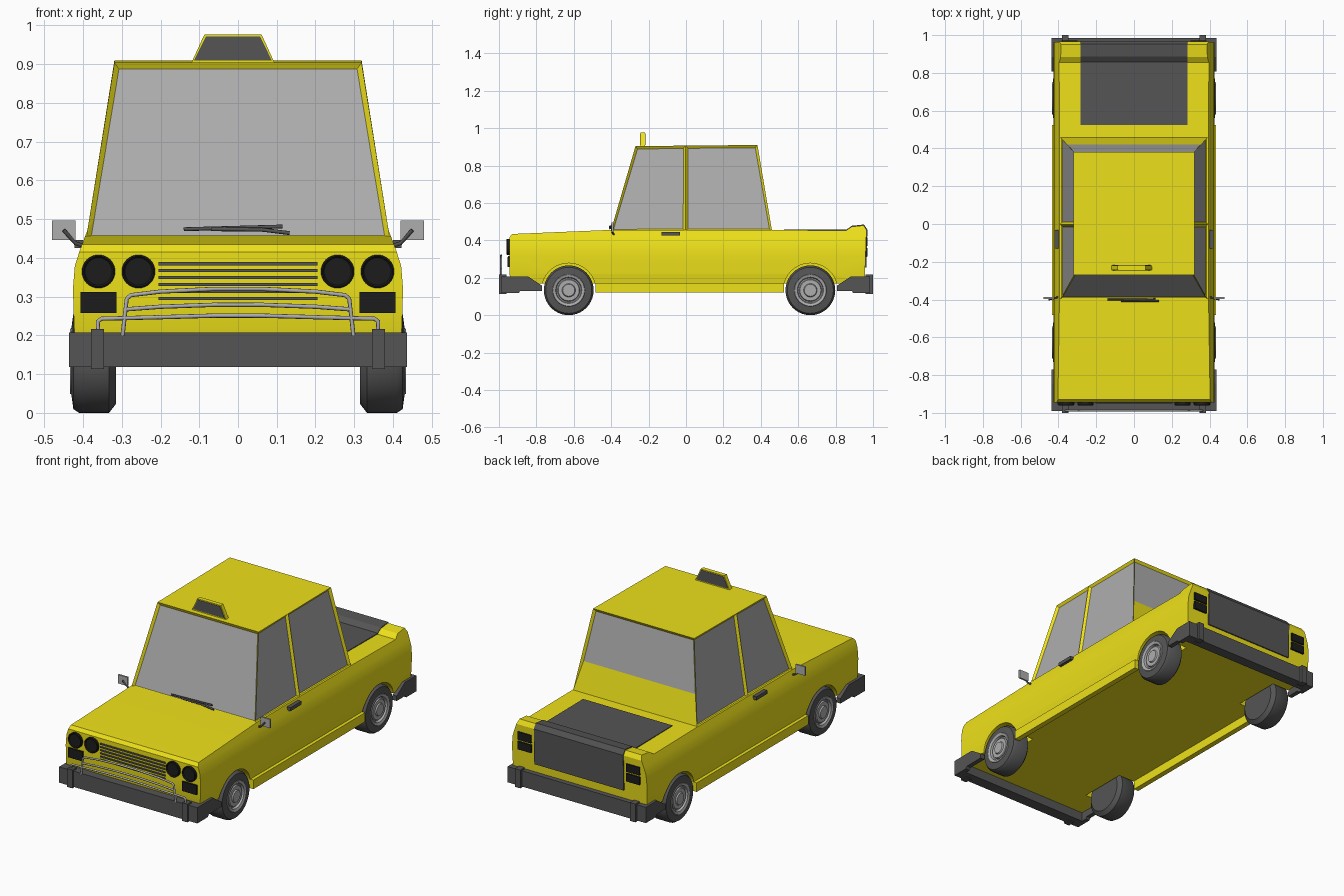
import bpy, bmesh, math
from mathutils import Vector

if "Cube" in bpy.data.objects:
    bpy.data.objects.remove(bpy.data.objects["Cube"])


def material(name, r, g, b):
    m = bpy.data.materials.new(name)
    m.diffuse_color = (r, g, b, 1)
    m.use_nodes = True
    m.node_tree.nodes["Principled BSDF"].inputs["Base Color"].default_value = m.diffuse_color
    return m


YELLOW = material("yellow_paint", 0.85, 0.75, 0.01)
DARK = material("dark_grey", 0.09, 0.09, 0.09)
BLACK = material("black", 0.012, 0.012, 0.012)
LIGHT = material("light_grey", 0.42, 0.42, 0.42)


def finish(name, bm, mat, mirror=False, smooth=None):
    bmesh.ops.recalc_face_normals(bm, faces=bm.faces)
    me = bpy.data.meshes.new(name)
    bm.to_mesh(me)
    bm.free()
    ob = bpy.data.objects.new(name, me)
    bpy.context.collection.objects.link(ob)
    me.materials.append(mat)
    if smooth:
        me.shade_smooth()
        me.set_sharp_from_angle(angle=math.radians(smooth))
    if mirror:
        ob.modifiers.new("mirror", 'MIRROR')
    return ob


def extrude_bm(pts, shift):
    bm = bmesh.new()
    f = bm.faces.new([bm.verts.new(p) for p in pts])
    ext = bmesh.ops.extrude_face_region(bm, geom=[f], use_keep_orig=True)
    bmesh.ops.translate(bm, vec=shift, verts=[v for v in ext["geom"] if isinstance(v, bmesh.types.BMVert)])
    return bm


def prism_x(name, yz, x0, x1, mat, mirror=False):
    return finish(name, extrude_bm([(x0, y, z) for y, z in yz], (x1 - x0, 0, 0)), mat, mirror)


def prism_y(name, xz, y0, y1, mat):
    return finish(name, extrude_bm([(x, y0, z) for x, z in xz], (0, y1 - y0, 0)), mat)


def box(name, lo, hi, mat, mirror=False):
    yz = [(lo[1], lo[2]), (hi[1], lo[2]), (hi[1], hi[2]), (lo[1], hi[2])]
    return prism_x(name, yz, lo[0], hi[0], mat, mirror)


def lathe(name, profile, centre, axis, mat, steps=40, mirror=True):
    """Spin (radius, position along axis) pairs about the x or y axis."""
    bm = bmesh.new()
    pts = [(a, r, 0) if axis == 'x' else (r, a, 0) for r, a in profile]
    vs = [bm.verts.new(p) for p in pts]
    es = [bm.edges.new(e) for e in zip(vs, vs[1:])]
    bmesh.ops.spin(bm, geom=vs + es, cent=(0, 0, 0), axis=(1, 0, 0) if axis == 'x' else (0, 1, 0),
                   angle=2 * math.pi, steps=steps, use_duplicate=False)
    bmesh.ops.remove_doubles(bm, verts=bm.verts, dist=1e-4)
    bmesh.ops.translate(bm, vec=centre, verts=bm.verts)
    return finish(name, bm, mat, mirror, 35)


def tube(name, pts, radius, mat, mirror=False):
    cu = bpy.data.curves.new(name, 'CURVE')
    cu.dimensions = '3D'
    cu.bevel_depth, cu.bevel_resolution, cu.use_fill_caps = radius, 2, True
    sp = cu.splines.new('POLY')
    sp.points.add(len(pts) - 1)
    for p, c in zip(sp.points, pts):
        p.co = (*c, 1)
    ob = bpy.data.objects.new(name, cu)
    bpy.context.collection.objects.link(ob)
    cu.materials.append(mat)
    if mirror:
        ob.modifiers.new("mirror", 'MIRROR')


AXLES = {"front": -0.627, "rear": 0.665}
HUB_Z = 0.133

# Lower body: side profile extruded, sliced and curved in width by height
profile = [(-.93, .17), (-.945, .22), (-.945, .415), (-.93, .434), (-.4, .456), (.46, .456), (.855, .452),
           (.885, .473), (.95, .48), (.965, .455), (.955, .17)]
widths = [(.17, .416), (.22, .423), (.32, .426), (.38, .421), (.42, .408), (.49, .382)]
bm = extrude_bm([(-1, y, z) for y, z in profile], (2, 0, 0))
for z, _ in widths[1:-1]:
    bmesh.ops.bisect_plane(bm, geom=bm.verts[:] + bm.edges[:] + bm.faces[:], dist=1e-5,
                           plane_co=(0, 0, z), plane_no=(0, 0, 1))
for v in bm.verts:
    for (z0, w0), (z1, w1) in zip(widths, widths[1:]):
        if z0 - 1e-4 <= v.co.z <= z1 + 1e-4:
            v.co.x = math.copysign(w0 + (w1 - w0) * (v.co.z - z0) / (z1 - z0), v.co.x)
            break
body = finish("body", bm, YELLOW)

# Wheel arches cut out of the body
cutters = []
for y in AXLES.values():
    for s in (-1, 1):
        bpy.ops.mesh.primitive_cylinder_add(vertices=40, radius=.145, depth=.3,
                                            location=(s * .455, y, HUB_Z), rotation=(0, math.pi / 2, 0))
        cut = bpy.context.object
        cut.name, cut.hide_render = "arch_cutter", True
        mod = body.modifiers.new("arch", 'BOOLEAN')
        mod.operation, mod.solver, mod.object = 'DIFFERENCE', 'EXACT', cut
        cutters.append(cut)
dg = bpy.context.evaluated_depsgraph_get()
shell = bpy.data.meshes.new_from_object(body.evaluated_get(dg))
body.modifiers.clear()
body.data = shell
shell.shade_smooth()
shell.set_sharp_from_angle(angle=math.radians(25))
for c in cutters:
    bpy.data.objects.remove(c)

# Sills along the lower sides
box("sill", (.405, -.483, .12), (.435, .525, .172), YELLOW, True)

# Cabin frame with recessed window openings
bm = bmesh.new()
ring = lambda w, y0, y1, z0, z1: [bm.verts.new(p) for p in
                                  ((-w, y0, z0), (w, y0, z0), (w, y1, z1), (-w, y1, z1))]
low, top = ring(.392, -.402, .46, .45, .45), ring(.319, -.27, .382, .904, .91)
bm.faces.new(low)
bm.faces.new(top)
for i in range(4):
    j = (i + 1) % 4
    bm.faces.new((low[i], low[j], top[j], top[i]))
bmesh.ops.bisect_plane(bm, geom=bm.verts[:] + bm.edges[:] + bm.faces[:],
                       plane_co=(0, -.002, 0), plane_no=(0, 1, 0))
bmesh.ops.recalc_face_normals(bm, faces=bm.faces)
panes = [f for f in bm.faces if abs(f.normal.z) < .7]
bmesh.ops.inset_individual(bm, faces=panes, thickness=.018, depth=-.012)
glass = []
for f in panes:
    if f.normal.y > .7:  # rear window stops well above the boot
        vs = sorted(f.verts, key=lambda v: v.co.z)
        for v in vs[:2]:
            up = next(t for t in vs[2:] if t.co.x * v.co.x > 0)
            v.co = v.co.lerp(up.co, .36)
    name = "windscreen" if f.normal.y < -.7 else "rear_window" if f.normal.y > .7 else "side_window"
    glass.append((name, [v.co.copy() for v in f.verts]))
bmesh.ops.delete(bm, geom=panes, context='FACES_ONLY')
finish("cabin_frame", bm, YELLOW)
for name, pts in glass:
    g = bmesh.new()
    centre = sum(pts, Vector()) / 4
    g.faces.new([g.verts.new(p) for p in pts])
    ob = finish(name, g, LIGHT)
    if ob.data.polygons[0].normal.dot(centre - Vector((0, centre.y * .5, .68))) < 0:
        ob.data.flip_normals()

# Wheels
tyre = [(0, .315), (.11, .315), (.133, .333), (.133, .41), (.123, .425), (.086, .43), (.08, .405), (0, .405)]
rim = [(.088, .426), (.084, .433), (.07, .428), (.066, .415), (.06, .415), (.056, .425), (.036, .425),
       (.032, .432), (0, .432)]
for end, y in AXLES.items():
    lathe(end + "_tyre", tyre, (0, y, HUB_Z), 'x', DARK)
    lathe(end + "_rim", rim, (0, y, HUB_Z), 'x', LIGHT)

# Bumpers wrapping round the corners, with overriders
for end, s, outer, tip in (("front", -1, .99, .77), ("rear", 1, .985, .808)):
    ys = sorted((s * .925, s * outer))
    box(end + "_bumper", (-.436, ys[0], .118), (.436, ys[1], .208), DARK)
    side = [(s * .93, .118), (s * .895, .118), (s * .885, .13), (s * tip, .13), (s * tip, .158),
            (s * (tip + .075), .208), (s * .93, .208)]
    prism_x(end + "_bumper_side", side, .41, .436, DARK, True)
    ys = sorted((s * .96, s * 1.0))
    box(end + "_overrider", (.346, ys[0], .113), (.38, ys[1], .217), DARK, True)

# Bull bar tubes
def bar(name, half, r=.0055):
    tube(name, [(-x, -.988, z) for x, z in half] + [(x, -.988, z) for x, z in reversed(half)], r, LIGHT)

bar("bull_bar_lower", [(.36, .2), (.362, .236), (.352, .243), (.2, .247), (.06, .251)])
bar("bull_bar_middle", [(.292, .267), (.2, .274), (.06, .279)])
bar("bull_bar_upper", [(.298, .2), (.287, .295), (.276, .304), (.2, .313), (.06, .32)])

# Front lamps, indicators and grille bars
for x in (.36, .257):
    lathe("headlight", [(0, -.954), (.035, -.954), (.039, -.96), (.043, -.957), (.043, -.93)],
          (x, 0, .365), 'y', BLACK, 32)
box("front_indicator", (.314, -.955, .258), (.406, -.93, .312), BLACK, True)
for i in range(6):
    z = .295 + i * .018
    box("grille_bar", (-.205, -.951, z - .004), (.205, -.93, z + .004), DARK)

# Boot lid following the tail profile, and tail lights
lid = [(.525, .459), (.857, .457), (.887, .478), (.952, .485), (.97, .458), (.965, .255),
       (.94, .255), (.94, .44), (.525, .44)]
prism_x("boot_lid", lid, -.282, .282, DARK)
for z in (.315, .37):
    box("tail_light", (.3, .94, z), (.385, .971, z + .045), BLACK, True)

# Mirrors and door handles
box("mirror", (.42, -.397, .446), (.48, -.387, .496), LIGHT, True)
tube("mirror_arm", [(.395, -.385, .43), (.42, -.392, .438), (.45, -.4, .472)], .005, DARK, True)
box("door_handle", (.4, -.13, .426), (.422, -.032, .446), DARK, True)

# Wipers
tube("wiper_blade_left", [(-.14, -.4, .474), (.115, -.398, .481)], .005, DARK)
tube("wiper_blade_right", [(-.07, -.408, .474), (.06, -.408, .473), (.133, -.408, .464)], .005, DARK)

# Roof sign with a dark panel on each side
def trapezoid(b, t, z0, z1, cx=-.013):
    return [(cx - b, z0), (cx + b, z0), (cx + t, z1), (cx - t, z1)]

prism_y("roof_sign", trapezoid(.109, .074, .9, .976), -.243, -.219, YELLOW)
prism_y("roof_sign_panel", trapezoid(.1, .07, .91, .971), -.245, -.217, DARK)
